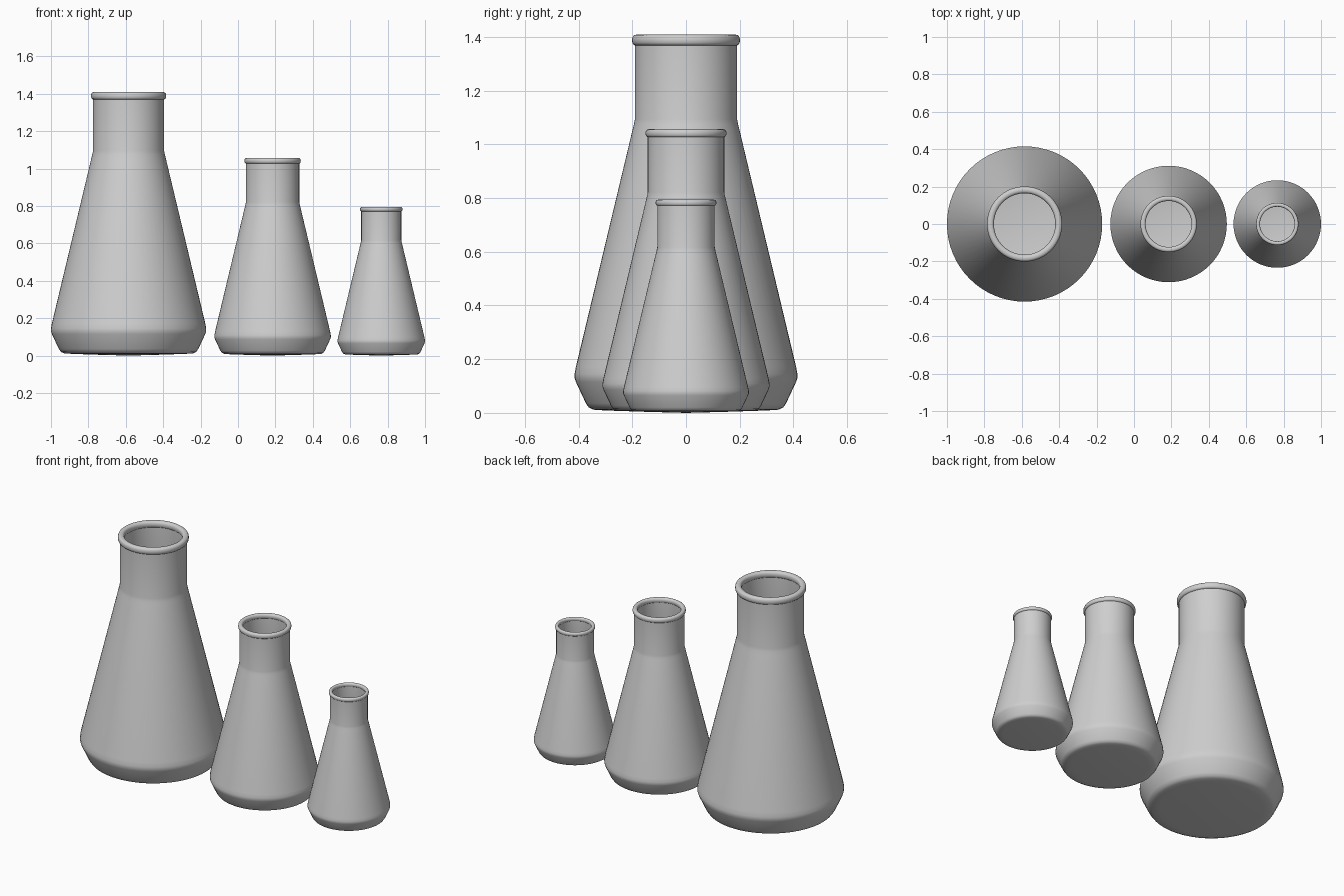
import bpy, math

if "Cube" in bpy.data.objects:
    bpy.data.objects.remove(bpy.data.objects["Cube"])

glass = bpy.data.materials.new("grey_glass")
glass.diffuse_color = (0.62, 0.62, 0.62, 1)
glass.use_nodes = True
glass.node_tree.nodes["Principled BSDF"].inputs["Base Color"].default_value = glass.diffuse_color

N = 64


def lathe(name, profile, scale, x, closed=False):
    """Revolve a (radius, z) profile about a vertical axis at x."""
    verts, faces, rings = [], [], []
    for r, z in profile:
        start = len(verts)
        if r == 0:
            verts.append((0, 0, z * scale))
            rings.append([start] * N)
        else:
            for i in range(N):
                a = 2 * math.pi * i / N
                verts.append((r * scale * math.cos(a), r * scale * math.sin(a), z * scale))
            rings.append(list(range(start, start + N)))
    pairs = list(zip(rings, rings[1:]))
    if closed:
        pairs.append((rings[-1], rings[0]))
    for lo, hi in pairs:
        for i in range(N):
            j = (i + 1) % N
            quad = [lo[i], lo[j], hi[j], hi[i]]
            faces.append(list(dict.fromkeys(quad)))
    mesh = bpy.data.meshes.new(name)
    mesh.from_pydata(verts, [], faces)
    mesh.materials.append(glass)
    ob = bpy.data.objects.new(name, mesh)
    ob.location.x = x
    bpy.context.collection.objects.link(ob)
    bpy.context.view_layer.objects.active = ob
    bpy.ops.object.select_all(action='DESELECT')
    ob.select_set(True)
    bpy.ops.object.shade_smooth_by_angle(angle=math.radians(40))
    return ob


# Outer wall from base centre up to the lip, then inner wall down to the floor
body = [
    (0, 0.0), (0.15, 0.004), (0.30, 0.009), (0.345, 0.012), (0.362, 0.020), (0.373, 0.036),
    (0.410, 0.115), (0.415, 0.130), (0.415, 0.145), (0.410, 0.172),
    (0.212, 1.00), (0.199, 1.055), (0.194, 1.075), (0.190, 1.095), (0.190, 1.385),
    (0.172, 1.385), (0.172, 1.085), (0.194, 0.99), (0.392, 0.17),
    (0.396, 0.135), (0.355, 0.04), (0.33, 0.03), (0, 0.022),
]

# Rolled lip, a rounded ring with a slightly flattened section
lip = []
for k in range(16):
    a = 2 * math.pi * k / 16
    c, s = math.cos(a), math.sin(a)
    lip.append((0.1825 + 0.0185 * math.copysign(abs(c) ** 0.8, c),
                1.3885 + 0.0205 * math.copysign(abs(s) ** 0.8, s)))

# Three flasks of decreasing size
for label, s, x in (("large", 1.0, -0.585), ("medium", 0.75, 0.185), ("small", 0.5635, 0.766)):
    lathe(label + "_flask_body", body, s, x)
    lathe(label + "_flask_lip", lip, s, x, closed=True)
